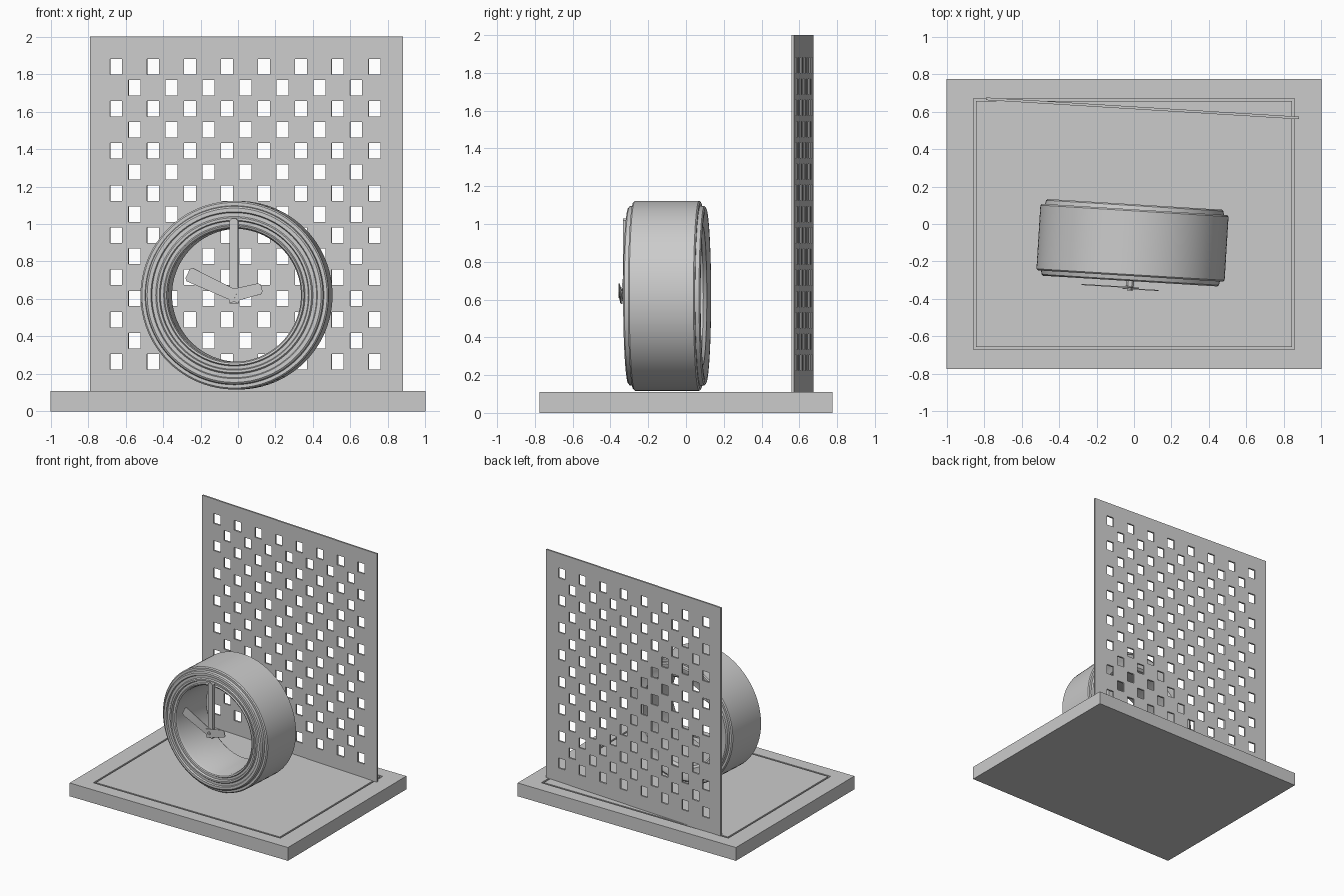
import bpy, bmesh, math
from mathutils import Matrix, Vector

if "Cube" in bpy.data.objects:
    bpy.data.objects.remove(bpy.data.objects["Cube"])

TILT = Matrix.Rotation(math.radians(-3.5), 4, 'Z')
CLOCK = Matrix.Translation((-0.008, -0.1, 0.62)) @ TILT
PANEL = Matrix.Translation((0.045, 0.617, 0)) @ TILT


def finish(name, bm, matrix=Matrix(), smooth=False):
    bmesh.ops.remove_doubles(bm, verts=bm.verts, dist=1e-5)
    bmesh.ops.recalc_face_normals(bm, faces=bm.faces)
    mesh = bpy.data.meshes.new(name)
    bm.to_mesh(mesh)
    bm.free()
    obj = bpy.data.objects.new(name, mesh)
    bpy.context.collection.objects.link(obj)
    obj.matrix_world = matrix
    if smooth:
        bpy.ops.object.select_all(action='DESELECT')
        obj.select_set(True)
        bpy.context.view_layer.objects.active = obj
        bpy.ops.object.shade_smooth_by_angle(angle=math.radians(30))
    return obj


def lathe(name, profile, closed=True, segments=96):
    """Spin (radius, y) points around the clock axis."""
    bm = bmesh.new()
    vs = [bm.verts.new((r, y, 0)) for r, y in profile]
    edges = [bm.edges.new(p) for p in zip(vs, vs[1:] + vs[:1] if closed else vs[1:])]
    bmesh.ops.spin(bm, geom=vs + edges, cent=(0, 0, 0), axis=(0, 1, 0),
                   angle=math.tau, steps=segments)
    return finish(name, bm, CLOCK, True)


def hand(name, angle, start, end, w0, w1, y0, y1):
    """Flat tapered bar with clipped tip corners, lying in the clock face."""
    c = 0.012
    pts = [(start, -w0), (end - c, -w1), (end, -w1 + c),
           (end, w1 - c), (end - c, w1), (start, w0)]
    bm = bmesh.new()
    face = bm.faces.new([bm.verts.new((u, y0, v)) for u, v in pts])
    ext = bmesh.ops.extrude_face_region(bm, geom=[face])['geom']
    bmesh.ops.translate(bm, vec=(0, y1 - y0, 0),
                        verts=[g for g in ext if isinstance(g, bmesh.types.BMVert)])
    rot = Matrix.Rotation(math.radians(-angle), 4, 'Y')
    return finish(name, bm, CLOCK @ rot)


# Base slab with a thin rectangular groove, as nested rectangular loops
bm = bmesh.new()
loops = []
for hx, hy, z in [(1, .775, 0), (1, .775, .11), (.857, .67, .11), (.857, .67, .098),
                  (.843, .656, .098), (.843, .656, .11)]:
    loops.append([bm.verts.new((sx * hx, sy * hy, z))
                  for sx, sy in ((-1, -1), (1, -1), (1, 1), (-1, 1))])
for a, b in zip(loops, loops[1:]):
    for i in range(4):
        j = (i + 1) % 4
        bm.faces.new((a[i], a[j], b[j], b[i]))
bm.faces.new(loops[0])
bm.faces.new(loops[-1])
finish("base", bm)

# Perforated back panel: a grid of cells with staggered holes left out
xs, zs = [-0.837], [0.105]
for i in range(15):
    cx, cz = -0.005 + (i - 7) * 0.0987, 0.265 + i * 0.1125
    xs += [cx - 0.032, cx + 0.032]
    zs += [cz - 0.041, cz + 0.041]
xs.append(0.837)
zs.append(2.0)
bm = bmesh.new()
grid = [[bm.verts.new((x, 0, z)) for z in zs] for x in xs]
for i in range(len(xs) - 1):
    for k in range(len(zs) - 1):
        if i % 2 and k % 2 and (i // 2 + k // 2) % 2 == 0:
            continue
        bm.faces.new((grid[i][k], grid[i + 1][k], grid[i + 1][k + 1], grid[i][k + 1]))
panel = finish("perforated_panel", bm, PANEL)
mod = panel.modifiers.new("thickness", 'SOLIDIFY')
mod.thickness = 0.014
mod.offset = 0

# Open clock drum with stepped front bezel and plain back lip
lathe("clock_drum", [
    (.355, -.17), (.362, -.19), (.372, -.195), (.378, -.185), (.395, -.185),
    (.400, -.202), (.413, -.202), (.420, -.193), (.440, -.193), (.445, -.205),
    (.465, -.205), (.474, -.198), (.478, -.178), (.495, -.178), (.503, -.170),
    (.503, .170), (.495, .178), (.478, .178), (.474, .198), (.465, .205),
    (.445, .205), (.420, .195), (.395, .190), (.370, .188), (.355, .17)])

# Hands and centre pin
hand("minute_hand", 90, -0.045, 0.41, 0.022, 0.022, -0.2, -0.233)
hand("hour_hand", 155, -0.04, 0.272, 0.03, 0.039, -0.236, -0.242)
hand("hand_counterweight", 14, -0.03, 0.155, 0.035, 0.03, -0.243, -0.249)
lathe("hand_pin", [(0, -.23), (.015, -.23), (.015, -.256), (.008, -.256),
                   (.008, -.251), (0, -.251)], closed=False, segments=24)
